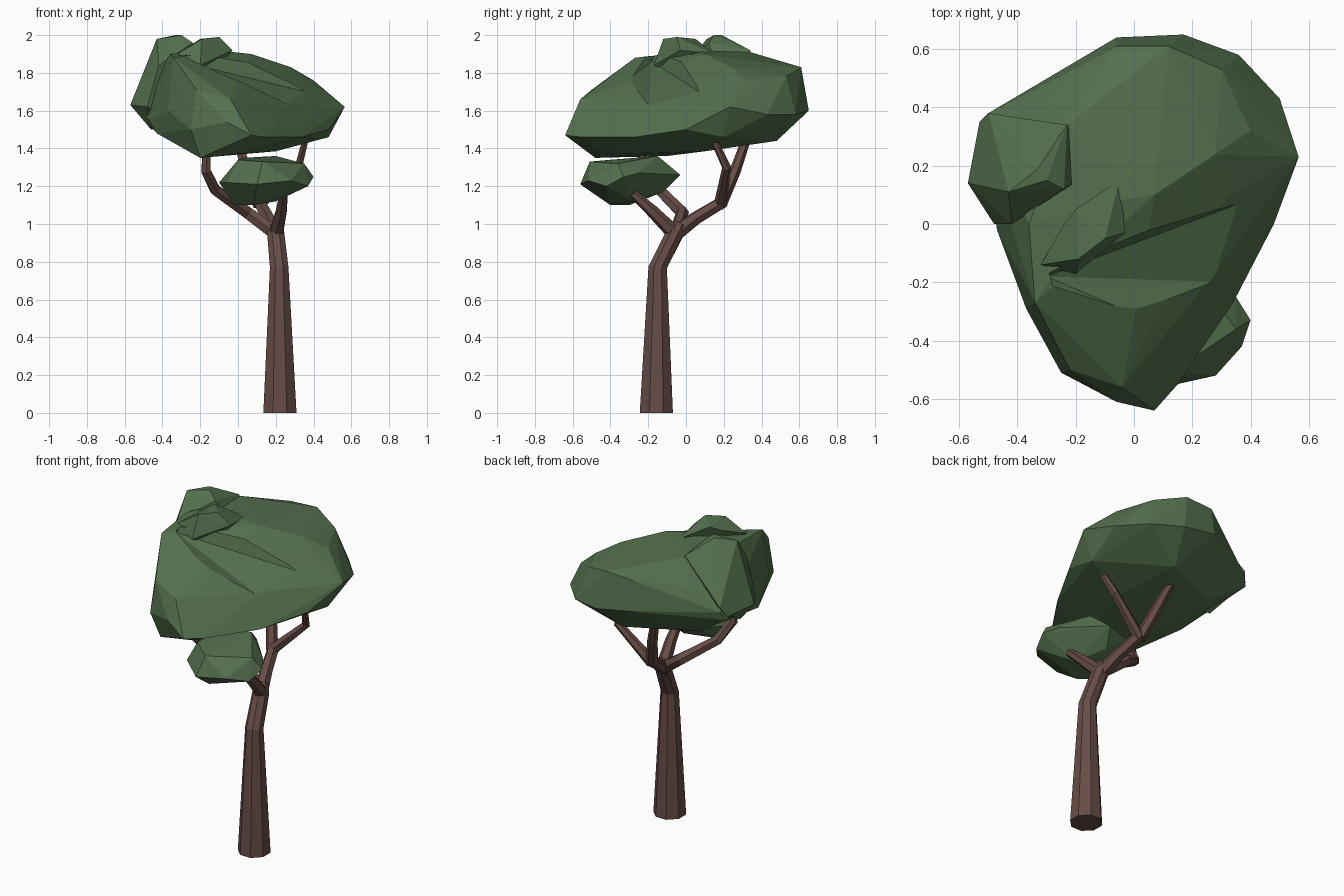
import bpy, bmesh, math
from mathutils import Vector


def material(name, rgb):
    m = bpy.data.materials.new(name)
    m.diffuse_color = (*rgb, 1)
    return m


bark = material("brown bark", (0.135, 0.072, 0.062))
leaf = material("green leaves", (0.088, 0.162, 0.075))


def finish(bm, name, mat):
    bmesh.ops.recalc_face_normals(bm, faces=bm.faces)
    me = bpy.data.meshes.new(name)
    bm.to_mesh(me)
    bm.free()
    me.materials.append(mat)
    ob = bpy.data.objects.new(name, me)
    bpy.context.collection.objects.link(ob)
    return ob


def limb(name, sides, path):
    """Faceted tapering tube; path entries are (x, y, z, radius)."""
    bm = bmesh.new()
    pts = [Vector(p[:3]) for p in path]
    rings = []
    for i, p in enumerate(pts):
        d = (pts[min(i + 1, len(pts) - 1)] - pts[max(i - 1, 0)]).normalized()
        if i == 0 and p.z < 0.01:
            d = Vector((0, 0, 1))
        u = Vector((0, 1, 0)).cross(d).normalized()
        v = d.cross(u)
        ring = []
        for k in range(sides):
            a = 2 * math.pi * (k + 0.5) / sides
            ring.append(bm.verts.new(p + path[i][3] * (u * math.cos(a) + v * math.sin(a))))
        rings.append(ring)
    for a, b in zip(rings, rings[1:]):
        for k in range(sides):
            j = (k + 1) % sides
            bm.faces.new((a[k], a[j], b[j], b[k]))
    bm.faces.new(rings[0][::-1])
    bm.faces.new(rings[-1])
    return finish(bm, name, bark)


def clump(name, points):
    """Faceted leaf mass wrapped around a few corner points."""
    bm = bmesh.new()
    for p in points:
        bm.verts.new(p)
    bmesh.ops.convex_hull(bm, input=bm.verts)
    loose = [v for v in bm.verts if not v.link_faces]
    bmesh.ops.delete(bm, geom=loose, context='VERTS')
    return finish(bm, name, leaf)


def combine(target, other, operation):
    """Apply a boolean to target and discard the other object."""
    mod = target.modifiers.new("combine", 'BOOLEAN')
    mod.operation, mod.solver, mod.object = operation, 'EXACT', other
    bpy.context.view_layer.objects.active = target
    bpy.ops.object.modifier_apply(modifier=mod.name)
    bpy.data.objects.remove(other)


# Trunk and branches
limb("trunk", 8, [(0.222, -0.157, 0, 0.095), (0.218, -0.15, 0.77, 0.053),
                  (0.2, -0.06, 0.95, 0.049), (0.19, -0.03, 1.0, 0.035)])
limb("back_branch", 6, [(0.2, -0.07, 0.94, 0.045), (0.16, 0.05, 1.03, 0.037),
                        (0.11, 0.2, 1.12, 0.034)])
limb("back_right_fork", 6, [(0.11, 0.18, 1.1, 0.034), (0.32, 0.215, 1.3, 0.024),
                            (0.36, 0.14, 1.46, 0.018)])
limb("back_left_fork", 6, [(0.11, 0.18, 1.1, 0.035), (0.05, 0.26, 1.28, 0.03),
                           (-0.02, 0.33, 1.48, 0.023)])
limb("left_branch", 6, [(0.2, -0.05, 0.95, 0.042), (0.05, -0.02, 1.06, 0.036),
                        (-0.12, -0.14, 1.18, 0.031), (-0.17, -0.22, 1.28, 0.028),
                        (-0.165, -0.24, 1.42, 0.022)])
limb("front_branch", 6, [(0.2, -0.05, 0.94, 0.042), (0.23, -0.18, 1.07, 0.033),
                         (0.24, -0.28, 1.16, 0.024)])

# Main crown
crown = clump("main_crown", [
    # underside
    (-0.2, -0.48, 1.35), (0.0, -0.45, 1.37), (-0.2, -0.1, 1.36), (0.2, 0.1, 1.385),
    (0.48, 0.2, 1.46), (0.1, 0.48, 1.44), (-0.3, 0.3, 1.45), (-0.43, -0.1, 1.48),
    # rim
    (0.07, -0.64, 1.47), (-0.06, -0.61, 1.54), (-0.25, -0.51, 1.5), (-0.37, -0.29, 1.6),
    (-0.47, -0.02, 1.55), (-0.53, 0.35, 1.6), (-0.5, 0.38, 1.65), (-0.06, 0.64, 1.64),
    (0.17, 0.65, 1.6), (0.36, 0.58, 1.58), (0.5, 0.43, 1.58), (0.565, 0.23, 1.62),
    (0.48, 0.0, 1.5), (0.34, -0.27, 1.46), (0.15, -0.55, 1.46),
    # top
    (-0.04, -0.56, 1.66), (-0.22, -0.5, 1.71), (-0.34, -0.27, 1.88), (0.02, -0.42, 1.69),
    (0.27, -0.18, 1.64), (0.32, 0.09, 1.74), (-0.36, 0.0, 1.9), (-0.12, 0.07, 1.92),
    (-0.23, 0.34, 1.91), (0.07, 0.1, 1.9), (0.28, 0.24, 1.83), (-0.32, 0.43, 1.78),
    (-0.06, 0.61, 1.82), (0.12, 0.61, 1.83), (0.3, 0.53, 1.78), (0.4, 0.32, 1.76)])

# Hollow on the front right of the crown top
combine(crown, clump("hollow_cutter", [
    (-0.3, -0.18, 1.86), (0.07, -0.1, 1.77), (0.36, 0.07, 1.7), (0.32, -0.2, 1.61),
    (-0.02, -0.3, 1.77), (-0.2, -0.05, 2.2), (0.1, 0.08, 2.1), (0.45, 0.15, 2.0),
    (0.5, -0.3, 2.0), (-0.1, -0.5, 2.1)]), 'DIFFERENCE')

# Lumps on the crown, merged into it
combine(crown, clump("left_lump", [
    (-0.57, 0.14, 1.63), (-0.53, 0.35, 1.62), (-0.5, 0.38, 1.68), (-0.43, 0.11, 1.98),
    (-0.3, 0.15, 2.0), (-0.24, 0.12, 1.96), (-0.33, 0.19, 2.0), (-0.23, 0.34, 1.92),
    (-0.3, 0.1, 1.5), (-0.46, 0.12, 1.5), (-0.48, 0.0, 1.62), (-0.42, 0.0, 1.84),
    (-0.1, 0.2, 1.7)]), 'UNION')
combine(crown, clump("top_lump", [
    (-0.24, 0.0, 1.95), (-0.2, 0.05, 1.98), (-0.1, -0.05, 1.99), (-0.19, -0.12, 1.98),
    (-0.03, -0.03, 1.92), (-0.32, -0.14, 1.9), (-0.2, -0.17, 1.84), (-0.05, 0.15, 1.9),
    (-0.15, 0.0, 1.75)]), 'UNION')

# Small lower crown
clump("small_crown", [
    (-0.02, -0.3, 1.1), (0.08, -0.4, 1.1), (0.2, -0.28, 1.12), (0.1, -0.12, 1.17),
    (-0.1, -0.25, 1.22), (-0.06, -0.42, 1.22), (0.1, -0.56, 1.21), (0.28, -0.52, 1.23),
    (0.37, -0.42, 1.2), (0.4, -0.33, 1.25), (0.35, -0.25, 1.27), (0.15, -0.03, 1.26),
    (-0.02, -0.08, 1.25), (0.0, -0.4, 1.34), (0.13, -0.51, 1.33), (0.35, -0.36, 1.32),
    (0.2, -0.15, 1.36), (0.02, -0.17, 1.35), (0.2, -0.36, 1.33)])
